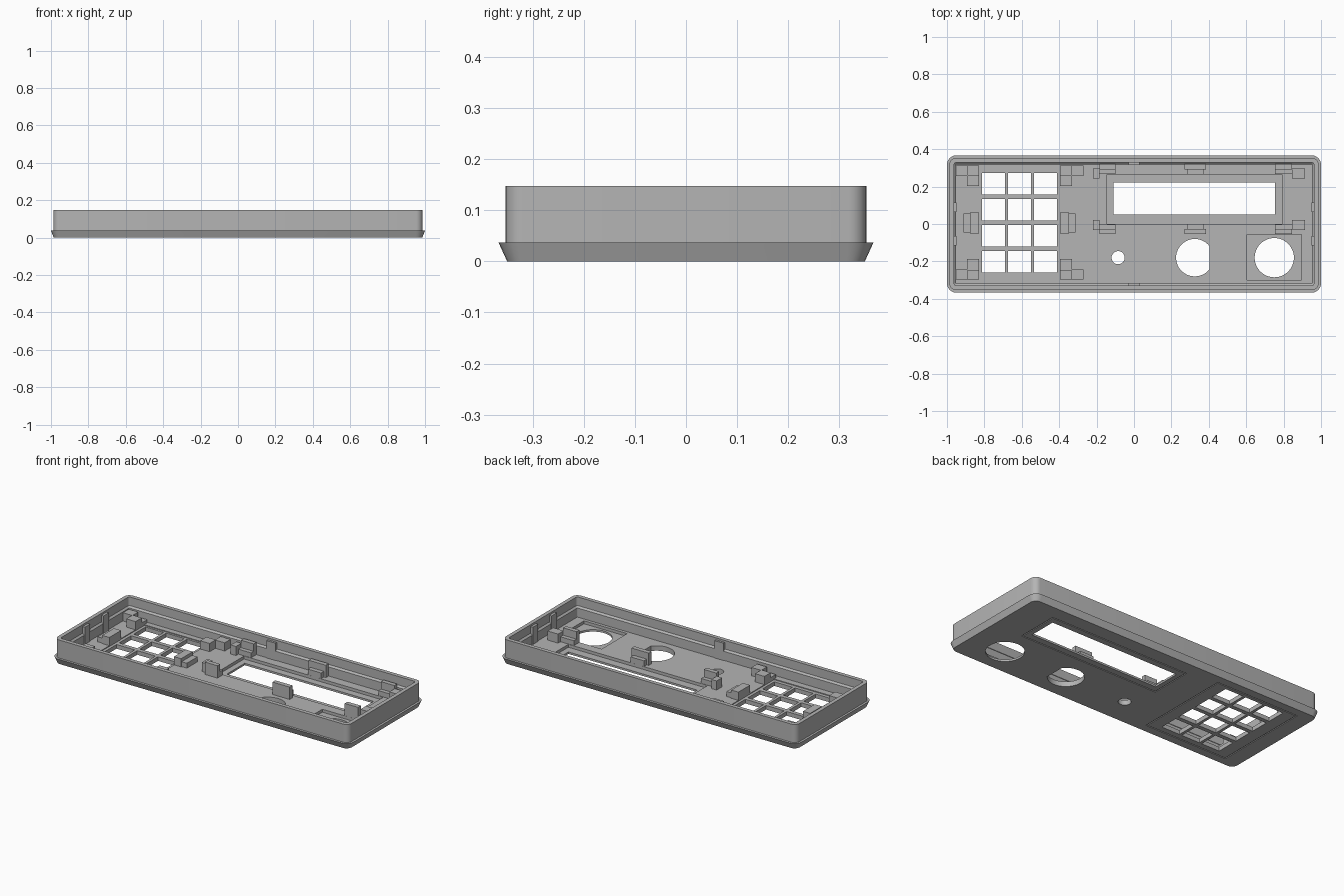
import bpy, bmesh, math

cube = bpy.data.objects.get("Cube")
if cube:
    bpy.data.objects.remove(cube, do_unlink=True)

grey = bpy.data.materials.new("plain_grey")
grey.use_nodes = True
COLOUR = (0.46, 0.46, 0.46, 1)
grey.diffuse_color = COLOUR
grey.node_tree.nodes["Principled BSDF"].inputs["Base Color"].default_value = COLOUR


def finish(name, bm):
    bmesh.ops.recalc_face_normals(bm, faces=bm.faces)
    mesh = bpy.data.meshes.new(name)
    bm.to_mesh(mesh)
    bm.free()
    mesh.materials.append(grey)
    ob = bpy.data.objects.new(name, mesh)
    bpy.context.collection.objects.link(ob)
    return ob


def add_box(bm, x0, x1, y0, y1, z0, z1):
    new = bmesh.ops.create_cube(bm, size=1)["verts"]
    for v in new:
        v.co.x = (x0 + x1) / 2 + v.co.x * (x1 - x0)
        v.co.y = (y0 + y1) / 2 + v.co.y * (y1 - y0)
        v.co.z = (z0 + z1) / 2 + v.co.z * (z1 - z0)


def boxes(name, specs):
    bm = bmesh.new()
    for spec in specs:
        add_box(bm, *spec)
    return finish(name, bm)


def rounded_ring(bm, hx, hy, r, z, steps=6):
    ring = []
    for q, (sx, sy) in enumerate(((1, 1), (-1, 1), (-1, -1), (1, -1))):
        for i in range(steps + 1):
            a = math.pi / 2 * (q + i / steps)
            ring.append(bm.verts.new((sx * (hx - r) + r * math.cos(a),
                                      sy * (hy - r) + r * math.sin(a), z)))
    return ring


def cylinder(bm, x, y, r, flat=None):
    made = bmesh.ops.create_cone(bm, cap_ends=True, segments=48, radius1=r,
                                 radius2=r, depth=0.3)["verts"]
    for v in made:
        v.co.x += x
        v.co.y += y
        if flat:
            v.co.x = min(v.co.x, flat)


def cut(target, cutter):
    mod = target.modifiers.new(cutter.name, "BOOLEAN")
    mod.operation, mod.solver, mod.object = "DIFFERENCE", "EXACT", cutter
    bpy.context.view_layer.update()
    graph = bpy.context.evaluated_depsgraph_get()
    mesh = bpy.data.meshes.new_from_object(target.evaluated_get(graph))
    target.modifiers.clear()
    target.data = mesh
    bpy.data.objects.remove(cutter, do_unlink=True)


# Tray shell: flared rim, straight wall, stepped inner wall and floor
FLOOR = 0.03
bm = bmesh.new()
sections = [(0.985, 0.35, 0.035, 0), (1, 0.367, 0.05, 0.037),
            (0.987, 0.353, 0.035, 0.037), (0.987, 0.353, 0.035, 0.147),
            (0.963, 0.329, 0.014, 0.147), (0.963, 0.329, 0.014, 0.095),
            (0.953, 0.319, 0.006, 0.085), (0.953, 0.319, 0.006, FLOOR)]
rings = [rounded_ring(bm, *s) for s in sections]
for a, b in zip(rings, rings[1:]):
    for i in range(len(a)):
        j = (i + 1) % len(a)
        bm.faces.new((a[i], a[j], b[j], b[i]))
bm.faces.new(rings[0][::-1])
bm.faces.new(rings[-1])
shell = finish("panel_shell", bm)

# Pockets in the floor: display and right knob
cut(shell, boxes("floor_pockets", [(-0.145, 0.79, 0, 0.265, 0.012, 0.06),
                                   (0.605, 0.895, -0.3, -0.055, 0.012, 0.06),
                                   (-0.83, -0.395, -0.28, 0.285, 0.025, 0.06)]))

# Openings: display window and keypad grid
PITCH, KEY_X, KEY_Y = 0.139, -0.612, 0.007
openings = [(-0.11, 0.755, 0.05, 0.222, -0.1, 0.1)]
for col in (-1, 0, 1):
    for row in (-1.5, -0.5, 0.5, 1.5):
        x, y = KEY_X + col * PITCH, KEY_Y + row * PITCH
        openings.append((x - 0.061, x + 0.061, y - 0.057, y + 0.057, -0.1, 0.1))
cut(shell, boxes("openings", openings))

# Round openings for the knobs and the indicator
bm = bmesh.new()
cylinder(bm, 0.75, -0.18, 0.105)
cylinder(bm, 0.325, -0.18, 0.1, flat=0.405)
cylinder(bm, -0.085, -0.18, 0.035)
cut(shell, finish("round_openings", bm))


# Engraved outlines on the face
def frame(x0, x1, y0, y1, w=0.006, d=0.005):
    return [(x0, x1, y0, y0 + w, -0.1, d), (x0, x1, y1 - w, y1, -0.1, d),
            (x0, x0 + w, y0 + w / 2, y1 - w / 2, -0.1, d - 0.0003),
            (x1 - w, x1, y0 + w / 2, y1 - w / 2, -0.1, d - 0.0003)]


for area in ((-0.145, 0.79, 0.005, 0.265), (-0.89, -0.335, -0.3, 0.3)):
    for groove in frame(*area):
        cut(shell, boxes("groove", [groove]))

# Small tabs on the inner walls
tabs = []
for s in (-1, 1):
    tabs.append((-0.03, 0.03, *sorted((s * 0.316, s * 0.335)), FLOOR - 0.01, 0.135))
    for y in (-0.09, 0.09):
        tabs.append((*sorted((s * 0.948, s * 0.97)), y - 0.025, y + 0.025,
                     FLOOR - 0.01, 0.135))
boxes("wall_tabs", tabs)

# Keypad supports: corner pairs and middle blocks, mirrored about the keypad
LOW = 0.015
supports = []
for s in (-1, 1):
    def side(a, b):
        return sorted((KEY_X + s * a, KEY_X + s * b))
    supports.append((*side(0.217, 0.265), -0.05, 0.062, LOW, 0.08))
    supports.append((*side(0.262, 0.3), -0.045, 0.057, LOW, 0.06))
    for t in (-1, 1):
        def end(a, b):
            return sorted((KEY_Y + t * a, KEY_Y + t * b))
        supports.append((*side(0.217, 0.28), *end(0.195, 0.255), LOW, 0.08))
        supports.append((*side(0.277, 0.343), *end(0.25, 0.305), LOW, 0.08))
        supports.append((*side(0.217, 0.28), *end(0.25, 0.305), LOW, 0.05))
boxes("keypad_supports", supports)

# Display supports: ledge with a taller stop behind it, along both long edges
MID_Y = 0.1325
clips = []
for t in (-1, 1):
    def depth(a, b):
        return sorted((MID_Y + t * a, MID_Y + t * b))
    clips.append((0.27, 0.385, *depth(0.16, 0.187), LOW, 0.105))
    clips.append((0.283, 0.372, *depth(0.133, 0.165), LOW, 0.065))
    for x_out, x_in, x_end in ((-0.22, -0.185, -0.1), (0.915, 0.845, 0.755)):
        clips.append((*sorted((x_out, x_in)), *depth(0.112, 0.165), LOW, 0.085))
        clips.append((*sorted((x_in, x_end)), *depth(0.16, 0.187), LOW, 0.105))
        clips.append((*sorted((x_in, x_end)), *depth(0.135, 0.163), LOW, 0.06))
boxes("display_supports", clips)

# Smooth the rounded corners and bores only
bpy.ops.object.select_all(action="DESELECT")
shell.select_set(True)
bpy.context.view_layer.objects.active = shell
bpy.ops.object.shade_smooth_by_angle(angle=math.radians(30))
